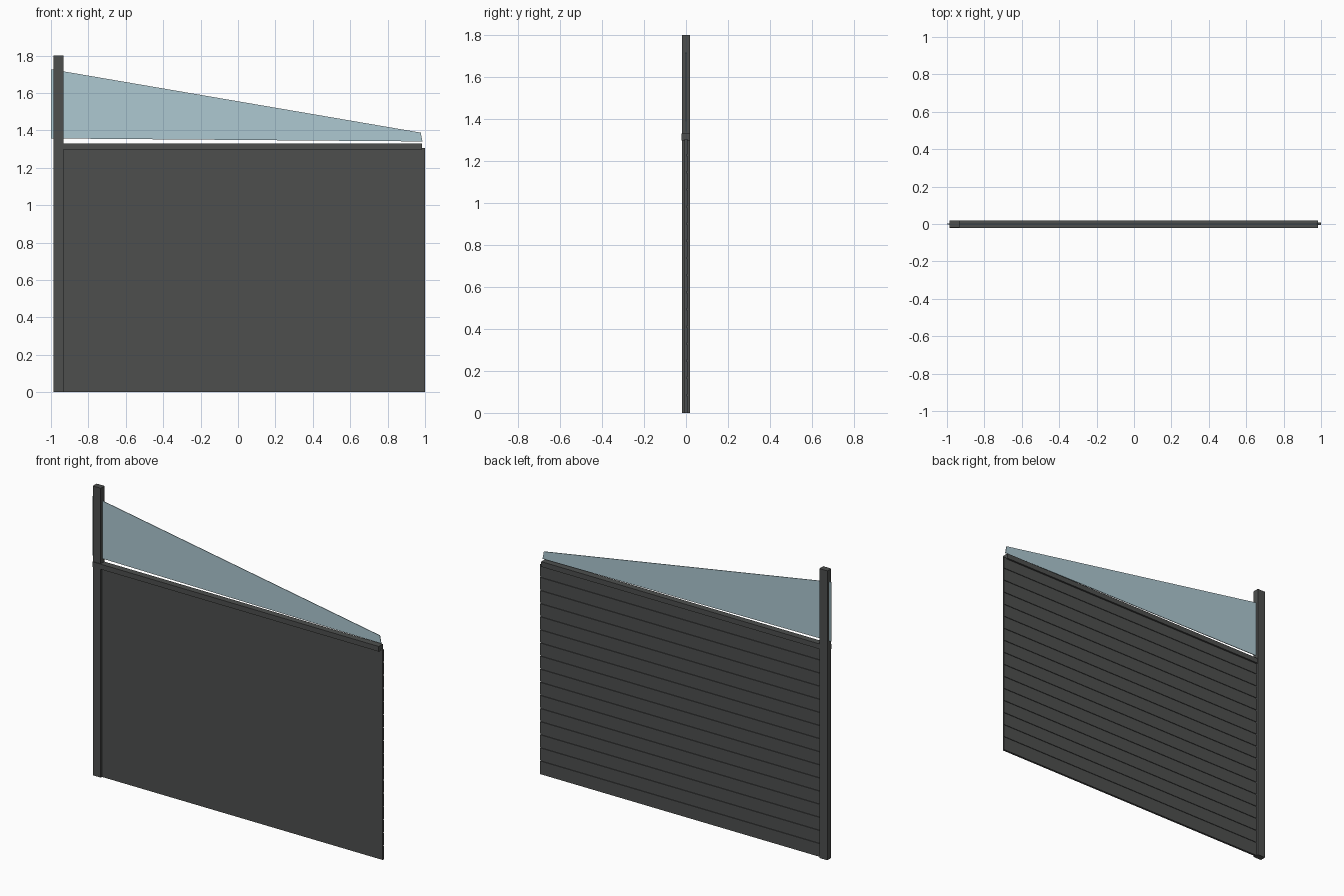
import bpy

if "Cube" in bpy.data.objects:
    bpy.data.objects.remove(bpy.data.objects["Cube"])


def material(name, color):
    m = bpy.data.materials.new(name)
    m.diffuse_color = color
    m.use_nodes = True
    m.node_tree.nodes["Principled BSDF"].inputs["Base Color"].default_value = m.diffuse_color
    return m


DARK = material("dark_grey", (0.075, 0.078, 0.076, 1))
GLASS = material("pale_blue_glass", (0.42, 0.58, 0.64, 0.6))


def extrude(name, bottom, top, mat):
    """Solid between two matching outlines."""
    n = len(bottom)
    faces = [list(range(n))[::-1], list(range(n, 2 * n))]
    faces += [(i, (i + 1) % n, (i + 1) % n + n, i + n) for i in range(n)]
    me = bpy.data.meshes.new(name)
    me.from_pydata(bottom + top, [], faces)
    me.materials.append(mat)
    ob = bpy.data.objects.new(name, me)
    bpy.context.collection.objects.link(ob)
    return ob


def box(name, x0, x1, y0, y1, z0, z1, mat=DARK):
    outline = [(x0, y0), (x1, y0), (x1, y1), (x0, y1)]
    return extrude(name, [(x, y, z0) for x, y in outline],
                   [(x, y, z1) for x, y in outline], mat)


# Corner post and top rail
box("post", -0.987, -0.932, -0.018, 0.02, 0, 1.8)
box("top_rail", -0.986, 0.984, -0.022, 0.018, 1.298, 1.33)

# Panel: flat front, horizontal boards with narrow grooves at the back
FRONT, BACK, GROOVE, HEIGHT, BOARDS = -0.006, 0.007, 0.003, 1.305, 16
pitch = HEIGHT / BOARDS
profile = [(FRONT, 0)]
for i in range(BOARDS):
    low = i * pitch + (0.007 if i else 0)
    high = (i + 1) * pitch
    profile += [(BACK, low), (BACK, high)]
    if i < BOARDS - 1:
        profile += [(GROOVE, high), (GROOVE, high + 0.007)]
profile.append((FRONT, HEIGHT))
extrude("boarded_panel", [(-0.96, y, z) for y, z in profile],
        [(1.0, y, z) for y, z in profile], DARK)

# Sloping glass pane above the rail
pane = [(-1.0, 1.357), (0.986, 1.341), (0.977, 1.388), (-1.0, 1.727)]
extrude("glass_pane", [(x, 0.002, z) for x, z in pane],
        [(x, -0.002, z) for x, z in pane], GLASS)
